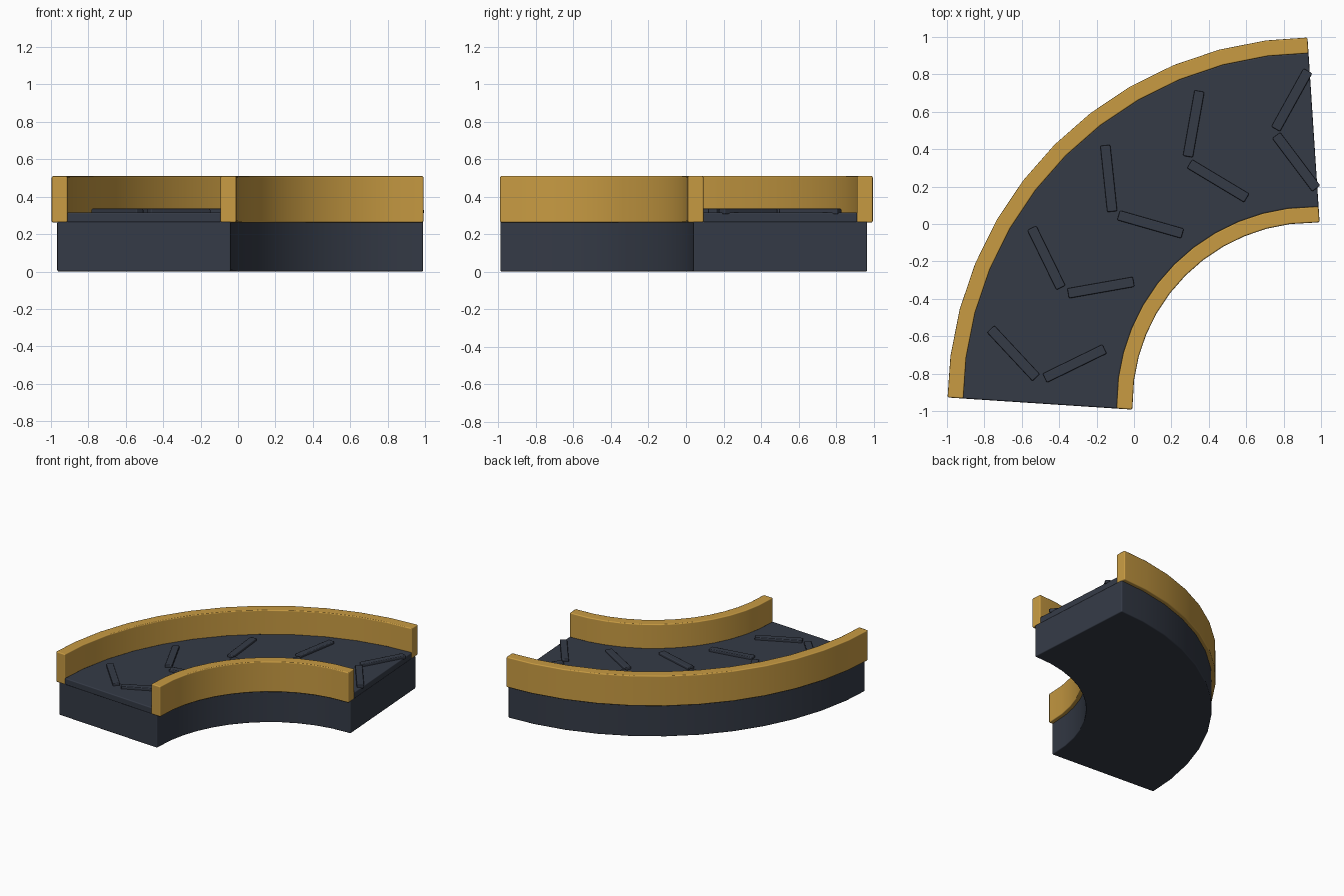
import bpy, bmesh, math
from mathutils import Matrix, Vector

if "Cube" in bpy.data.objects:
    bpy.data.objects.remove(bpy.data.objects["Cube"])

CX, CY, R = 0.96, -0.96, 1.463      # bend centre and centreline radius
SEGS = 12


def material(name, rgb):
    m = bpy.data.materials.new(name)
    m.diffuse_color = (*rgb, 1)
    m.use_nodes = True
    m.node_tree.nodes["Principled BSDF"].inputs["Base Color"].default_value = m.diffuse_color
    return m


GOLD = material("rail gold", (0.578, 0.328, 0.055))
DARK = material("dark slate", (0.035, 0.043, 0.062))


def finish(name, bm, mat, bevel):
    bmesh.ops.recalc_face_normals(bm, faces=bm.faces[:])
    me = bpy.data.meshes.new(name)
    bm.to_mesh(me)
    bm.free()
    me.materials.append(mat)
    me.shade_smooth()
    ob = bpy.data.objects.new(name, me)
    bpy.context.collection.objects.link(ob)
    b = ob.modifiers.new("rounded edges", 'BEVEL')
    b.width, b.segments = bevel, 2
    b.limit_method, b.angle_limit = 'ANGLE', math.radians(30)
    b.harden_normals = True
    return ob


def sweep(name, o0, o1, z0, z1, mat, bevel):
    """Rectangle (offset from the centreline, height) swept round the bend."""
    bm = bmesh.new()
    rings = []
    for i in range(SEGS + 1):
        a = math.pi - i * math.pi / 2 / SEGS
        p = Vector((CX + R * math.cos(a), CY + R * math.sin(a), 0))
        # the end cuts are square to the first and last straight pieces
        half = math.pi / 4 / SEGS
        n = a - half if i == 0 else a + half if i == SEGS else a
        d = Vector((math.cos(n), math.sin(n), 0))
        rings.append([bm.verts.new(p + d * o + Vector((0, 0, z)))
                      for o, z in ((o0, z0), (o1, z0), (o1, z1), (o0, z1))])
    for r, s in zip(rings, rings[1:]):
        for k in range(4):
            j = (k + 1) % 4
            bm.faces.new((r[k], r[j], s[j], s[k]))
    bm.faces.new(rings[0])
    bm.faces.new(rings[-1])
    return finish(name, bm, mat, bevel)


# Body, belt surface and the two side rails
sweep("conveyor_base", -0.465, 0.465, 0.0, 0.268, DARK, 0.008)
sweep("belt", -0.412, 0.412, 0.262, 0.316, DARK, 0.008)
sweep("outer_rail", 0.410, 0.495, 0.262, 0.51, GOLD, 0.008)
sweep("inner_rail", -0.495, -0.410, 0.262, 0.51, GOLD, 0.008)


# Raised chevron bars on the belt
def bar(name, radius, angle, heading):
    a = math.radians(angle)
    bm = bmesh.new()
    bmesh.ops.create_cube(bm, size=1, matrix=(
        Matrix.Translation((CX + radius * math.cos(a), CY + radius * math.sin(a), 0.321))
        @ Matrix.Rotation(math.radians(heading), 4, 'Z')
        @ Matrix.Diagonal((0.356, 0.054, 0.03, 1))))
    finish(name, bm, DARK, 0.007)


outer_heading = (61, 80, 96, 116, 133)
inner_heading = (-53, -31, -16, 10, 26)
for k in range(5):
    angle = 94.1 + 19.1 * k
    bar(f"chevron_outer_{k + 1}", 1.627, angle, outer_heading[k])
    bar(f"chevron_inner_{k + 1}", 1.295, angle, inner_heading[k])
